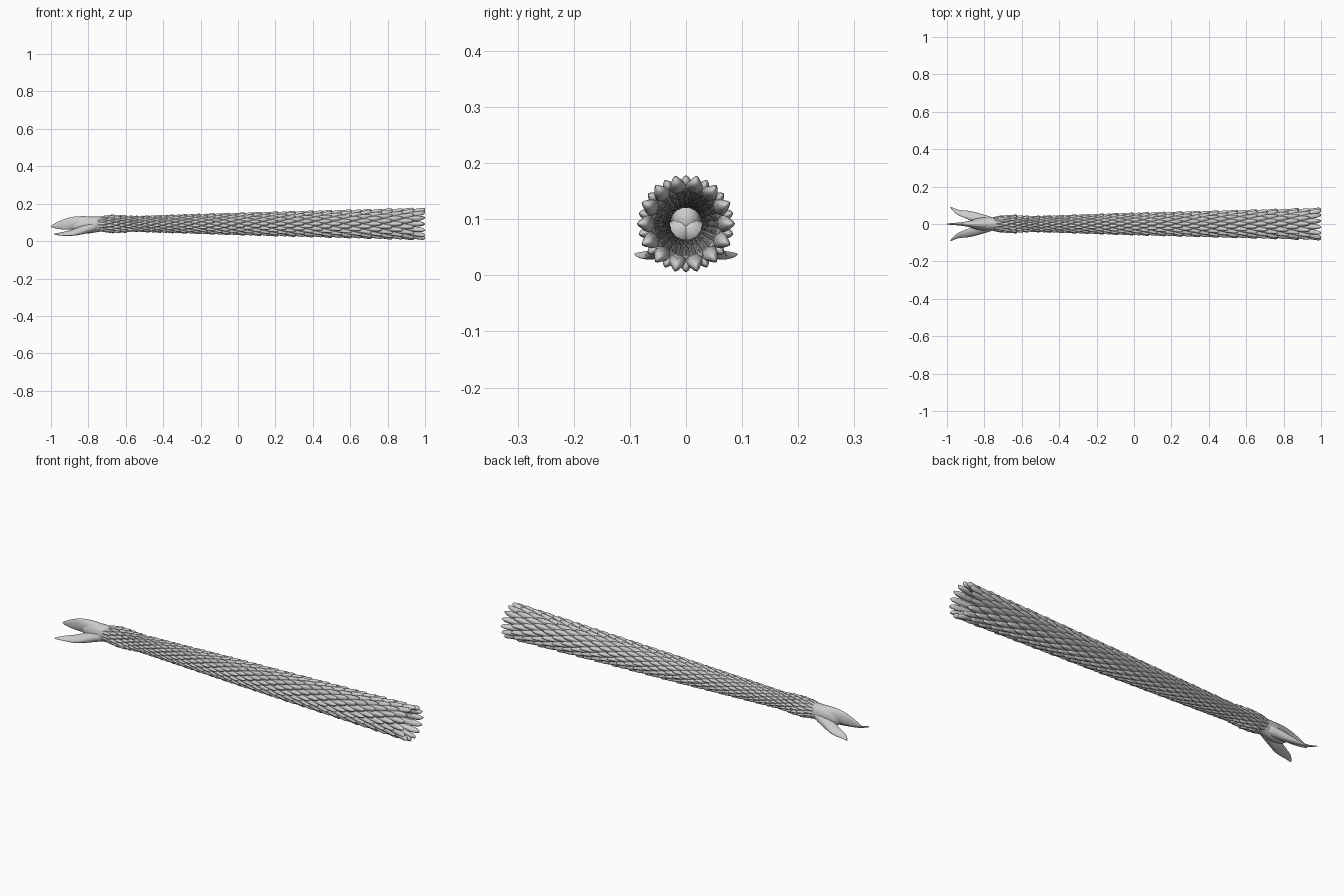
import bpy, bmesh, math
from mathutils import Vector, Matrix

if "Cube" in bpy.data.objects:
    bpy.data.objects.remove(bpy.data.objects["Cube"])

AXIS_Z = 0.092
PER_ROW = 14


def lerp_table(table, x):
    for (x0, r0), (x1, r1) in zip(table, table[1:]):
        if x <= x1:
            t = max(0, (x - x0) / (x1 - x0))
            return r0 + (r1 - r0) * t
    return table[-1][1]


CORE = [(-0.80, 0.026), (-0.75, 0.030), (-0.70, 0.0355), (-0.65, 0.0355),
        (-0.57, 0.031), (0.0, 0.044), (0.95, 0.062)]


def core_radius(x):
    return lerp_table(CORE, x)


def bridge(bm, rings, cap_start=True, cap_end=True):
    for a, b in zip(rings, rings[1:]):
        n = len(a)
        for i in range(n):
            bm.faces.new((a[i], a[(i + 1) % n], b[(i + 1) % n], b[i]))
    if cap_start:
        bm.faces.new(rings[0][::-1])
    if cap_end:
        bm.faces.new(rings[-1])


def finish(name, bm, angle=60):
    bmesh.ops.recalc_face_normals(bm, faces=bm.faces)
    me = bpy.data.meshes.new(name)
    bm.to_mesh(me)
    bm.free()
    ob = bpy.data.objects.new(name, me)
    bpy.context.collection.objects.link(ob)
    bpy.ops.object.select_all(action='DESELECT')
    ob.select_set(True)
    bpy.context.view_layer.objects.active = ob
    bpy.ops.object.shade_smooth_by_angle(angle=math.radians(angle))
    return ob


# Hollow tapered core tube, open at the wide end
bm = bmesh.new()
rings = []
for x, r in CORE:
    rings.append([bm.verts.new((x, r * math.cos(a), AXIS_Z + r * math.sin(a)))
                  for a in (2 * math.pi * i / 48 for i in range(48))])
bridge(bm, rings, False, False)
finish("core_tube", bm)

# One scale in units of the core radius: (length position, lift, half width, height)
SCALE = [(-2.2, 0.93, 0.08, 0.04), (-1.7, 0.99, 0.19, 0.10), (-1.1, 1.07, 0.255, 0.15),
         (-0.6, 1.14, 0.25, 0.165), (-0.25, 1.19, 0.19, 0.16),
         (-0.06, 1.225, 0.10, 0.12), (0.0, 1.25, 0.03, 0.05)]


def add_scale(bm, tip_x, r, ang):
    rot = Matrix.Rotation(ang, 3, 'X')
    rings = []
    for t, lift, w, h in SCALE:
        ring = []
        for i in range(10):
            a = 2 * math.pi * (i + 0.5) / 10
            s, c = math.sin(a), math.cos(a)
            up = max(s, 0)
            # narrow ridge on the outer side, round belly inside
            p = rot @ Vector((t * r, w * c * (1 - 0.4 * up) * r,
                              (lift + h * s * (1 + 0.4 * up)) * r))
            ring.append(bm.verts.new((tip_x + p.x, p.y, AXIS_Z + p.z)))
        rings.append(ring)
    bridge(bm, rings)


# Staggered rows of scales, shrinking with the tube
bm = bmesh.new()
x, row = 1.0, 0
while x > -0.70:
    r = core_radius(x - 0.03)
    for k in range(PER_ROW):
        add_scale(bm, x, r, 2 * math.pi * (k + 0.5 * ((row + 1) % 2)) / PER_ROW)
    x -= 0.95 * r
    row += 1
finish("scales", bm, 70)


def loft(name, sections, tilt=0, side=1, cap_start=True):
    """Sections: x, centre y, centre z, half width, half height."""
    bm = bmesh.new()
    rings = []
    for x, cy, cz, w, h in sections:
        ring = []
        for i in range(16):
            a = 2 * math.pi * i / 16
            u, v = w * math.cos(a), h * math.sin(a)
            y = cy + u * math.cos(tilt) - v * math.sin(tilt)
            z = cz + u * math.sin(tilt) + v * math.cos(tilt)
            ring.append(bm.verts.new((x, side * y, z)))
        rings.append(ring)
    bridge(bm, rings, cap_start, True)
    ob = finish(name, bm, 80)
    mod = ob.modifiers.new("smooth", 'SUBSURF')
    mod.levels = mod.render_levels = 2
    return ob


# Swollen neck where the three blades meet
loft("neck", [(-0.68, 0, 0.092, 0.034, 0.036), (-0.74, 0, 0.091, 0.036, 0.041),
              (-0.79, 0, 0.086, 0.037, 0.046), (-0.83, 0, 0.083, 0.034, 0.046),
              (-0.865, 0, 0.082, 0.024, 0.036), (-0.89, 0, 0.082, 0.008, 0.014)],
     cap_start=False)

# Upright top blade
loft("top_blade", [(-0.74, 0, 0.098, 0.028, 0.032), (-0.82, 0, 0.099, 0.029, 0.036),
                   (-0.88, 0, 0.097, 0.017, 0.036), (-0.92, 0, 0.091, 0.009, 0.031),
                   (-0.96, 0, 0.085, 0.006, 0.021), (-0.99, 0, 0.080, 0.004, 0.009),
                   (-1.0, 0, 0.078, 0.002, 0.003)])

# Pair of splayed lower blades
for side, label in ((1, "left"), (-1, "right")):
    loft("lower_blade_" + label,
         [(-0.74, 0.008, 0.082, 0.026, 0.026), (-0.80, 0.021, 0.069, 0.029, 0.025),
          (-0.86, 0.040, 0.051, 0.031, 0.018), (-0.90, 0.052, 0.042, 0.024, 0.010),
          (-0.94, 0.060, 0.038, 0.017, 0.006), (-0.965, 0.076, 0.037, 0.011, 0.004),
          (-0.985, 0.092, 0.038, 0.002, 0.002)],
         tilt=math.radians(-30), side=side)
